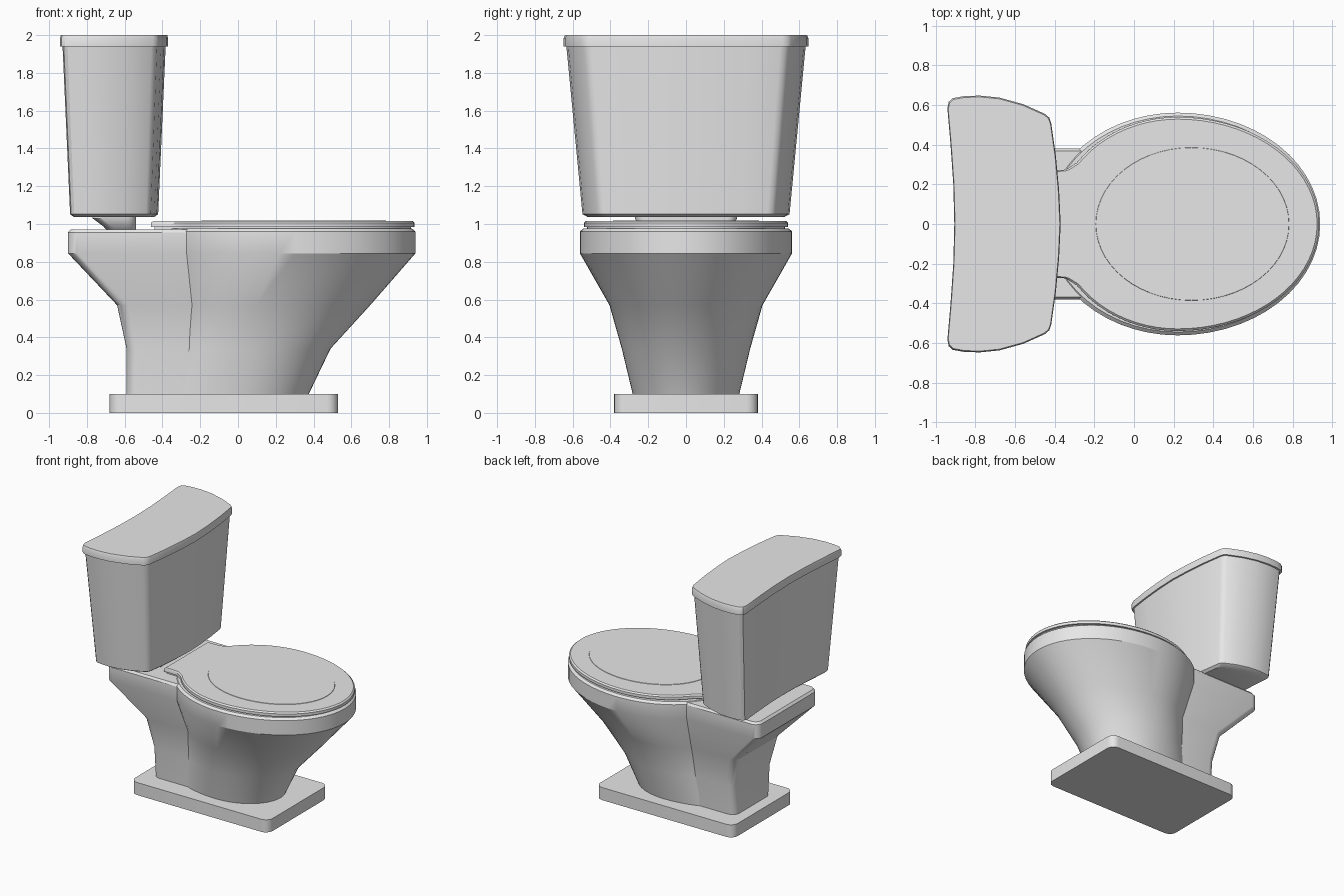
import bpy
import bmesh
from math import pi, cos, sin, radians

cube = bpy.data.objects.get("Cube")
if cube:
    bpy.data.objects.remove(cube, do_unlink=True)

porcelain = bpy.data.materials.new("porcelain_grey")
porcelain.use_nodes = True
GREY = (0.8, 0.8, 0.8, 1)
porcelain.diffuse_color = GREY
porcelain.node_tree.nodes["Principled BSDF"].inputs["Base Color"].default_value = GREY


def loft(name, rings):
    """Bridge a stack of (outline, height) rings and cap both ends."""
    bm = bmesh.new()
    loops = [[bm.verts.new((x, y, z)) for x, y in outline] for outline, z in rings]
    n = len(loops[0])
    for a, b in zip(loops, loops[1:]):
        for i in range(n):
            j = (i + 1) % n
            bm.faces.new((a[i], a[j], b[j], b[i]))
    bm.faces.new(loops[0][::-1])
    bm.faces.new(loops[-1])
    bmesh.ops.recalc_face_normals(bm, faces=bm.faces)
    mesh = bpy.data.meshes.new(name)
    bm.to_mesh(mesh)
    bm.free()
    mesh.materials.append(porcelain)
    obj = bpy.data.objects.new(name, mesh)
    bpy.context.collection.objects.link(obj)
    bpy.ops.object.select_all(action="DESELECT")
    obj.select_set(True)
    bpy.context.view_layer.objects.active = obj
    bpy.ops.object.shade_smooth_by_angle(angle=radians(30))
    return obj


def egg(cx, front, back, half, n=56):
    """Oval with different front and back radii."""
    pts = []
    for i in range(n):
        c, s = cos(2 * pi * i / n), sin(2 * pi * i / n)
        pts.append((cx + c * (front if c > 0 else back), half * s))
    return pts


def round_rect(x0, x1, half, r, steps=6):
    """Rectangle with rounded corners, symmetric in y."""
    pts = []
    corners = ((x1 - r, half - r), (x0 + r, half - r), (x0 + r, r - half), (x1 - r, r - half))
    for k, (cx, cy) in enumerate(corners):
        for i in range(steps + 1):
            a = pi / 2 * (k + i / steps)
            pts.append((cx + r * cos(a), cy + r * sin(a)))
    return pts


def mirrored(half):
    """Close a half outline that runs from front to back on the +y side."""
    return half + [(x, -y) for x, y in reversed(half) if y > 0]


def scaled(outline, cx, sx, sy, shift=0):
    return [(cx + shift + (x - cx) * sx, y * sy) for x, y in outline]


# Floor plinth
plinth = round_rect(-0.68, 0.53, 0.38, 0.06)
loft("floor_plinth", [(plinth, 0), (plinth, 0.1)])

# Bowl: oval sections widening up to the rim
loft("bowl", [
    (egg(0, 0.37, 0.5, 0.28), 0.09),
    (egg(0.05, 0.44, 0.456, 0.34), 0.34),
    (egg(0.1, 0.6, 0.476, 0.405), 0.57),
    (egg(0.22, 0.72, 0.67, 0.562), 0.845),
    (egg(0.22, 0.72, 0.67, 0.562), 0.96),
    (egg(0.22, 0.7, 0.65, 0.545), 0.976),
])

# Rear pedestal with the shelf that carries the tank
loft("rear_pedestal", [
    (round_rect(-0.59, -0.1, 0.23, 0.06), 0.09),
    (round_rect(-0.59, -0.1, 0.25, 0.06), 0.34),
    (round_rect(-0.64, -0.1, 0.28, 0.06), 0.57),
    (round_rect(-0.9, -0.1, 0.38, 0.06), 0.845),
    (round_rect(-0.9, -0.1, 0.38, 0.06), 0.955),
    (round_rect(-0.885, -0.1, 0.368, 0.05), 0.972),
])

# Seat and lid share an oval outline with a narrow hinge neck
oval = [(x, y) for x, y in egg(0.22, 0.715, 0.62, 0.54, 72)
        if y > -1e-6 and (x > 0 or y > 0.285)]
lid_line = mirrored([(x, max(y, 0)) for x, y in oval]
                    + [(-0.335, 0.28), (-0.36, 0.272), (-0.46, 0.27)])
seat_line = scaled(lid_line, 0.22, 0.975, 0.97)
loft("seat", [(seat_line, 0.965), (seat_line, 0.99)])
loft("seat_lid", [
    (lid_line, 0.984),
    (lid_line, 1.006),
    (scaled(lid_line, 0.22, 0.985, 0.98), 1.016),
])
loft("lid_panel", [
    (egg(0.29, 0.495, 0.485, 0.388), 1.012),
    (egg(0.29, 0.492, 0.482, 0.385), 1.019),
])

# Outlet neck between tank and shelf
loft("tank_neck", [
    (round_rect(-0.69, -0.54, 0.22, 0.05), 0.96),
    (round_rect(-0.71, -0.54, 0.25, 0.05), 0.985),
    (round_rect(-0.77, -0.54, 0.27, 0.05), 1.03),
    (round_rect(-0.77, -0.54, 0.27, 0.05), 1.06),
])

# Tank outline: bowed front, hollowed back, rounded corners
tank_line = mirrored([
    (-0.37, 0), (-0.378, 0.17), (-0.395, 0.35), (-0.418, 0.51), (-0.428, 0.537),
    (-0.45, 0.556), (-0.56, 0.605), (-0.68, 0.638), (-0.78, 0.648), (-0.86, 0.645),
    (-0.915, 0.635), (-0.935, 0.617), (-0.942, 0.585), (-0.926, 0.4),
    (-0.912, 0.2), (-0.907, 0),
])
CX = -0.655
loft("tank_body", [
    (scaled(tank_line, CX, 0.74, 0.8), 1.036),
    (scaled(tank_line, CX, 0.815, 0.846), 1.052),
    (scaled(tank_line, CX, 0.955, 0.978), 1.945),
])
loft("tank_lid", [
    (tank_line, 1.94),
    (tank_line, 1.984),
    (scaled(tank_line, CX, 0.985, 0.99), 2.0),
])
